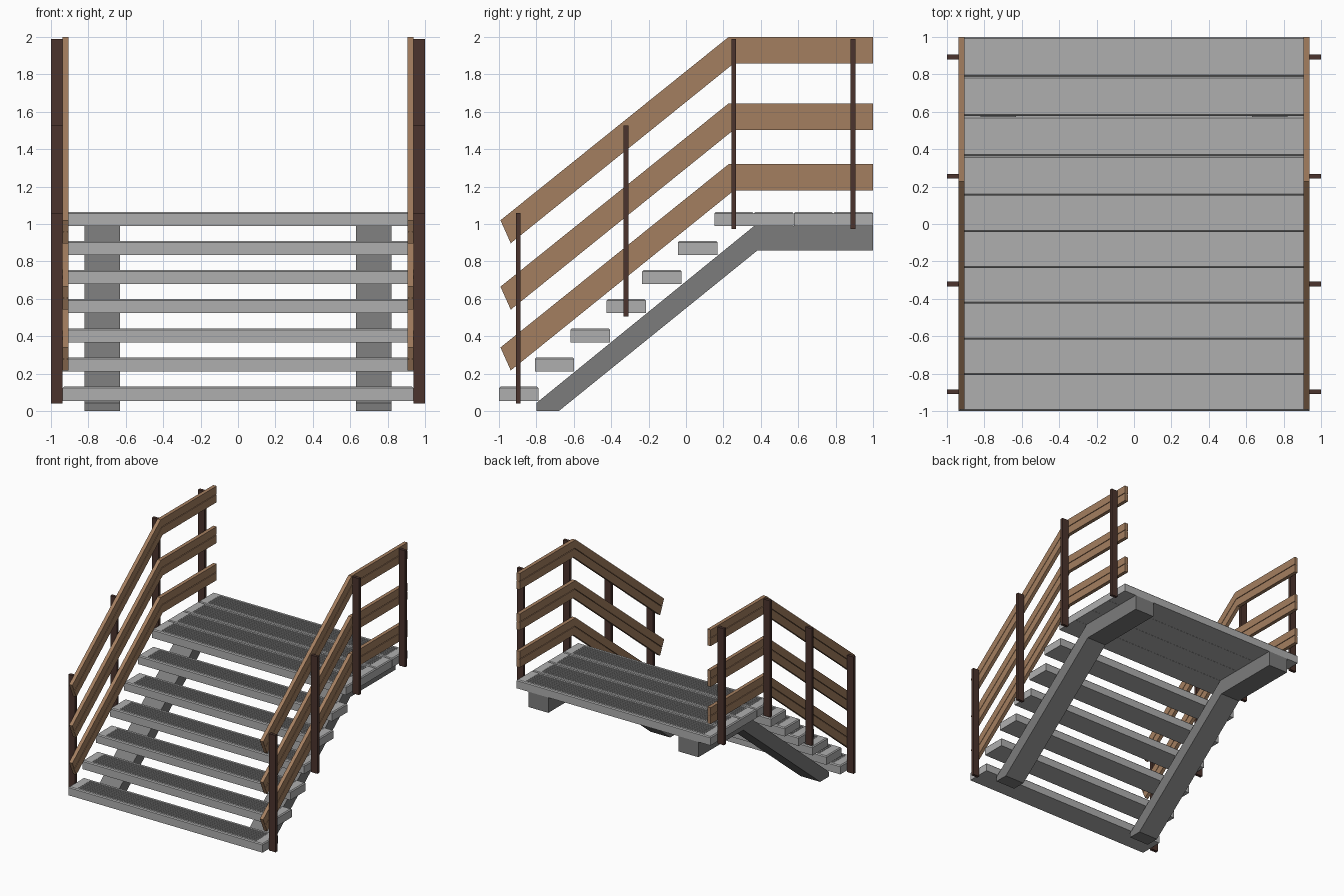
import bpy, bmesh
from mathutils import Vector

if "Cube" in bpy.data.objects:
    bpy.data.objects.remove(bpy.data.objects["Cube"])


def material(name, rgb):
    m = bpy.data.materials.new(name)
    m.diffuse_color = (*rgb, 1)
    m.use_nodes = True
    m.node_tree.nodes["Principled BSDF"].inputs["Base Color"].default_value = m.diffuse_color
    return m


TREAD = material("tread_grey", (0.43, 0.43, 0.43))
BEAM = material("beam_grey", (0.2, 0.2, 0.2))
RAIL = material("rail_wood", (0.37, 0.21, 0.115))
POST = material("post_wood", (0.07, 0.034, 0.026))


def finish(name, bm, mat):
    bmesh.ops.recalc_face_normals(bm, faces=bm.faces)
    me = bpy.data.meshes.new(name)
    bm.to_mesh(me)
    bm.free()
    me.materials.append(mat)
    return me


def place(name, me, loc=(0, 0, 0)):
    ob = bpy.data.objects.new(name, me)
    ob.location = loc
    bpy.context.collection.objects.link(ob)
    return ob


def box(bm, size, loc=(0, 0, 0)):
    r = bmesh.ops.create_cube(bm, size=1)
    bmesh.ops.scale(bm, vec=size, verts=r["verts"])
    bmesh.ops.translate(bm, vec=loc, verts=r["verts"])


def sweep(name, rings, mat):
    """Skin a list of equal point rings and cap both ends."""
    bm = bmesh.new()
    vr = [[bm.verts.new(p) for p in ring] for ring in rings]
    n = len(vr[0])
    for a, b in zip(vr, vr[1:]):
        for i in range(n):
            bm.faces.new((a[i], a[(i + 1) % n], b[(i + 1) % n], b[i]))
    bm.faces.new(vr[0])
    bm.faces.new(vr[-1])
    return finish(name, bm, mat)


# Tread: plank with chamfered top edges and anti-slip grooves
def tread_mesh():
    bm = bmesh.new()
    box(bm, (1.876, 0.211, 0.075))
    top = [e for e in bm.edges if all(v.co.z > 0 for v in e.verts)]
    bmesh.ops.bevel(bm, geom=top, offset=0.008, segments=1, affect='EDGES')
    count, pitch, half, lim = 7, 0.024, 0.006, 0.86
    mids = [(i - (count - 1) / 2) * pitch for i in range(count)]
    cuts = [((s * lim, 0, 0), (1, 0, 0)) for s in (-1, 1)]
    cuts += [((0, m + s * half, 0), (0, 1, 0)) for m in mids for s in (-1, 1)]
    for co, no in cuts:
        geom = bm.verts[:] + bm.edges[:] + bm.faces[:]
        bmesh.ops.bisect_plane(bm, geom=geom, plane_co=co, plane_no=no)
    bm.normal_update()
    grooves = []
    for f in bm.faces:
        c = f.calc_center_median()
        if f.normal.z > 0.9 and abs(c.x) < lim and any(abs(c.y - m) < half for m in mids):
            grooves.append(f)
    bmesh.ops.inset_individual(bm, faces=grooves, thickness=0, depth=-0.007)
    return finish("tread", bm, TREAD)


tread = tread_mesh()
for i in range(6):
    place(f"step_{i + 1}", tread, (0, -0.8945 + 0.1915 * i, 0.0925 + 0.156 * i))
for i in range(4):
    place(f"platform_plank_{i + 1}", tread, (0, 0.257 + 0.2125 * i, 1.0275))

# Shared profiles in the side (y, z) plane
stringer_profile = [(-0.80, 0), (-0.68, 0), (0.38, 0.857), (1, 0.857), (1, 0.99),
                    (0.365, 0.99), (-0.80, 0.043)]
rail_stations = [((-0.992, 1.02), (-0.937, 0.897)),
                 ((0.228, 2.0), (0.255, 1.858)),
                 ((1.0, 2.0), (1.0, 1.858))]
# Rail cross-section: (x, fraction down), with a groove on both faces
rail_section = [(0.906, 0), (0.938, 0), (0.938, 0.48), (0.931, 0.48), (0.931, 0.52),
                (0.938, 0.52), (0.938, 1), (0.906, 1), (0.906, 0.52), (0.913, 0.52),
                (0.913, 0.48), (0.906, 0.48)]
posts = [(-0.897, 0.04, 1.06), (-0.32, 0.505, 1.527), (0.255, 0.973, 1.99), (0.892, 0.973, 1.99)]

for side, s in (("left", -1), ("right", 1)):
    # Bent support beam
    rings = [[(s * x, y, z) for y, z in stringer_profile] for x in (0.63, 0.82)]
    place(f"{side}_stringer", sweep("stringer", rings, BEAM))

    # Three bent handrail boards
    rings = []
    for t, b in rail_stations:
        top, bot = Vector(t), Vector(b)
        rings.append([(s * x, *top.lerp(bot, f)) for x, f in rail_section])
    rail = sweep("rail", rings, RAIL)
    for name, dz in (("top", 0), ("middle", -0.355), ("lower", -0.68)):
        place(f"{side}_{name}_rail", rail, (0, 0, dz))

    # Railing posts
    for i, (y, z0, z1) in enumerate(posts):
        bm = bmesh.new()
        box(bm, (0.062, 0.026, z1 - z0))
        place(f"{side}_post_{i + 1}", finish("post", bm, POST), (s * 0.969, y, (z0 + z1) / 2))
